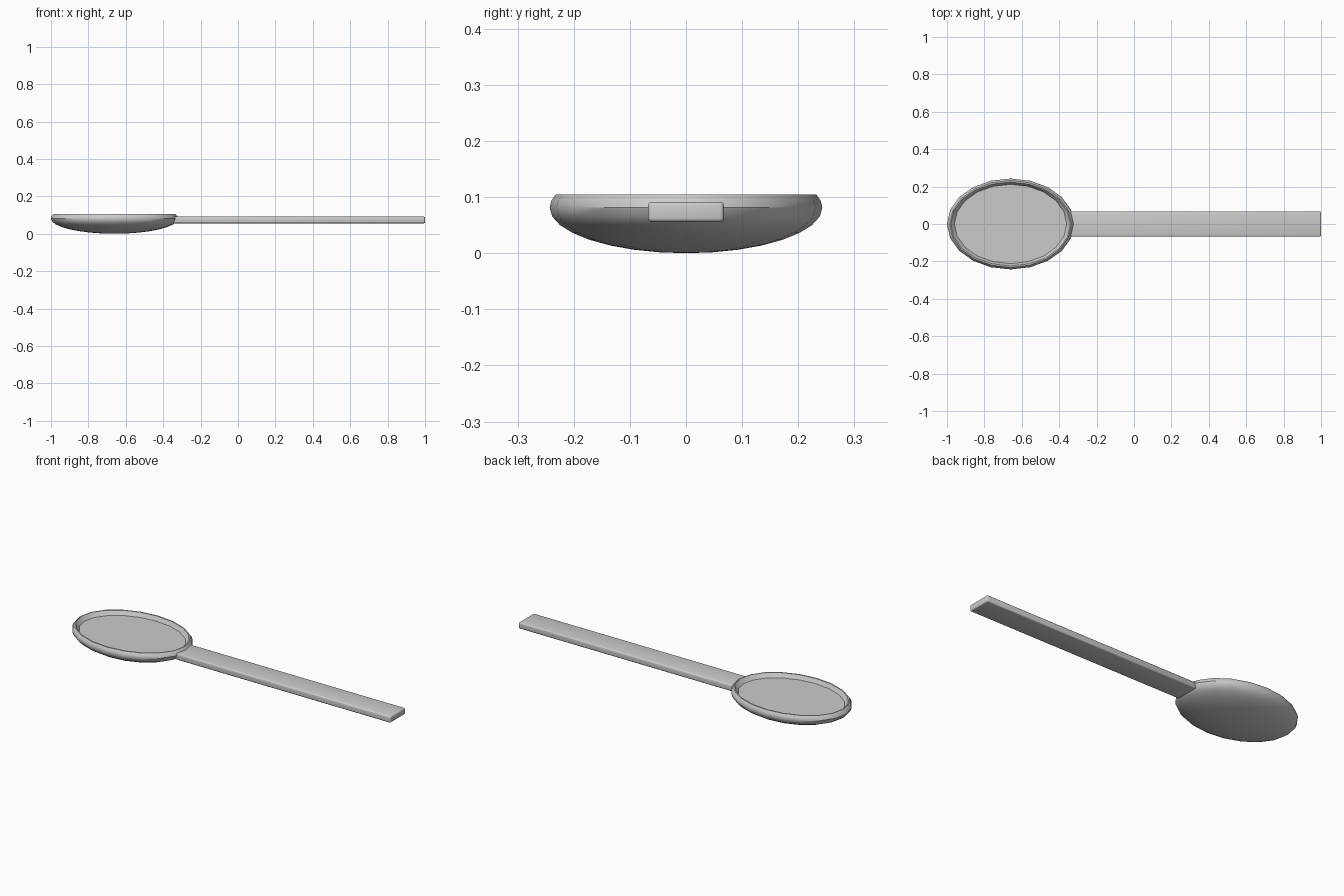
import bpy, bmesh, math

if "Cube" in bpy.data.objects:
    bpy.data.objects.remove(bpy.data.objects["Cube"])

SEG = 20
CX, RX, RY = -0.66, 0.34, 0.243   # bowl centre and radii
ZC, TOP = 0.081, 0.105            # widest level and rim level


def finish(name, bm, angle):
    bmesh.ops.recalc_face_normals(bm, faces=bm.faces)
    me = bpy.data.meshes.new(name)
    bm.to_mesh(me)
    bm.free()
    ob = bpy.data.objects.new(name, me)
    bpy.context.collection.objects.link(ob)
    bpy.ops.object.select_all(action='DESELECT')
    ob.select_set(True)
    bpy.context.view_layer.objects.active = ob
    bpy.ops.object.shade_smooth_by_angle(angle=math.radians(angle))
    return ob


# Bowl: squashed ellipsoid cut at the rim, with a shallow flat floor
levels = []
for i in range(1, 9):
    a = math.radians(-90 + 90 * i / 8)
    levels.append((RX * math.cos(a), RY * math.cos(a), ZC + ZC * math.sin(a)))
for s in (0.16, (TOP - ZC) / ZC):
    c = math.sqrt(1 - s * s)
    levels.append((RX * c, RY * c, ZC + ZC * s))
levels.append((0.320, 0.224, TOP))
levels.append((0.300, 0.212, 0.082))

bm = bmesh.new()
rings = []
for rx, ry, z in levels:
    rings.append([bm.verts.new((CX + rx * math.cos(2 * math.pi * k / SEG),
                                ry * math.sin(2 * math.pi * k / SEG), z))
                  for k in range(SEG)])
for lo, hi in zip(rings, rings[1:]):
    for k in range(SEG):
        n = (k + 1) % SEG
        bm.faces.new((lo[k], lo[n], hi[n], hi[k]))
pole = bm.verts.new((CX, 0, 0))
for k in range(SEG):
    bm.faces.new((pole, rings[0][(k + 1) % SEG], rings[0][k]))
bm.faces.new(rings[-1])
finish("spoon_bowl", bm, 32)

# Handle: flat bar with softened edges, set into the bowl rim
bm = bmesh.new()
bmesh.ops.create_cube(bm, size=1)
X0, X1 = -0.345, 1.0
for v in bm.verts:
    v.co.x = (X0 + X1) / 2 + v.co.x * (X1 - X0)
    v.co.y *= 0.135
    v.co.z = 0.0735 + v.co.z * 0.036
bmesh.ops.bevel(bm, geom=bm.edges[:], offset=0.007, segments=3,
                profile=0.5, affect='EDGES')
finish("spoon_handle", bm, 40)
